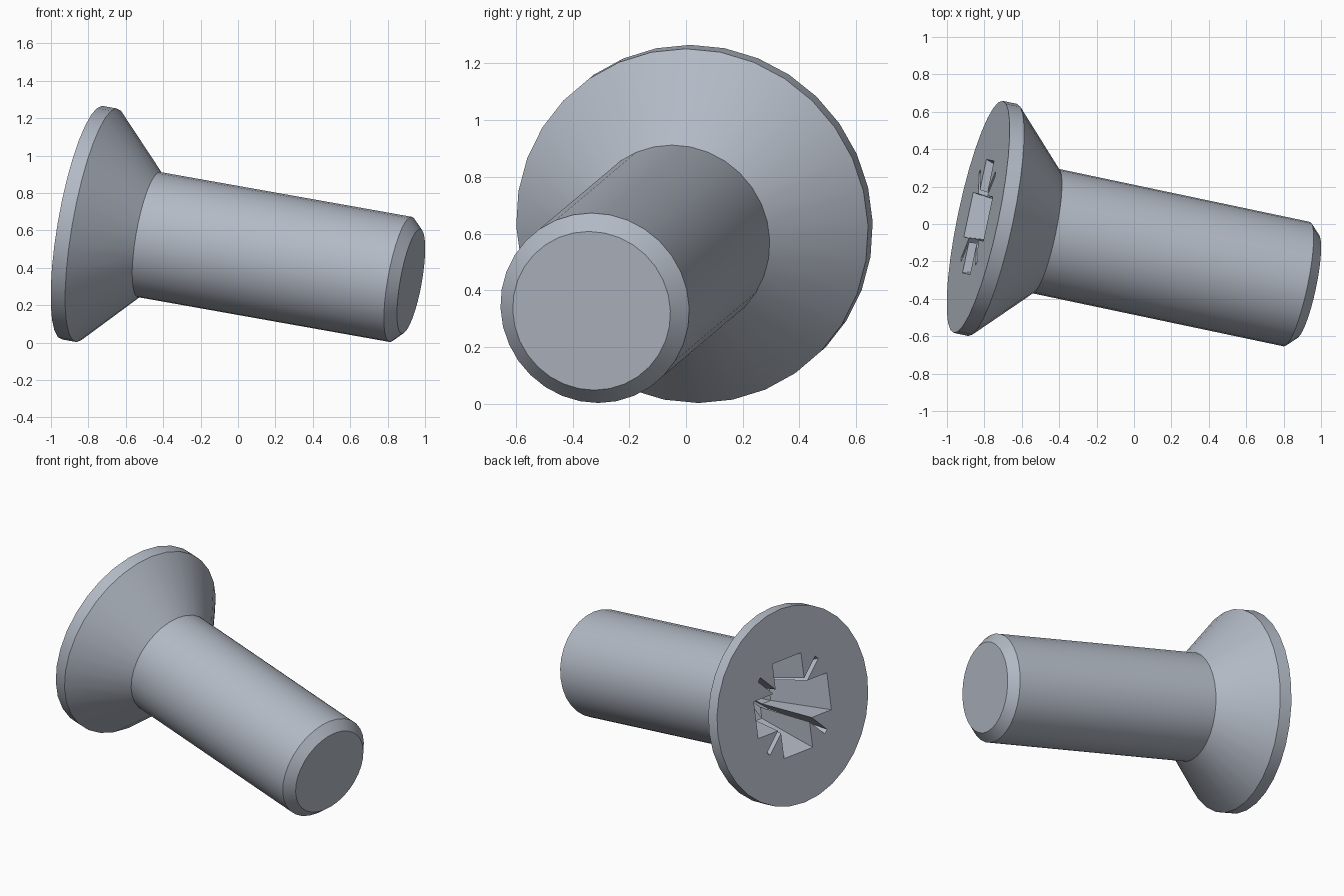
import bpy
import bmesh
import math
from mathutils import Matrix, Vector

if "Cube" in bpy.data.objects:
    bpy.data.objects.remove(bpy.data.objects["Cube"], do_unlink=True)

SIDES = 32
AXIS = Vector((1, -0.211, -0.178)).normalized()   # from head to tip
HEAD_CENTRE = Vector((-0.833, 0.038, 0.641))

steel = bpy.data.materials.new("brushed steel")
steel.use_nodes = True
colour = (0.45, 0.49, 0.56, 1)
steel.diffuse_color = colour
steel.node_tree.nodes["Principled BSDF"].inputs["Base Color"].default_value = colour


def loft(name, rings):
    """Closed solid through rings of equal point count."""
    bm = bmesh.new()
    loops = [[bm.verts.new(p) for p in ring] for ring in rings]
    for a, b in zip(loops, loops[1:]):
        n = len(a)
        for i in range(n):
            j = (i + 1) % n
            bm.faces.new((a[i], a[j], b[j], b[i]))
    bm.faces.new(loops[0])
    bm.faces.new(loops[-1])
    bmesh.ops.recalc_face_normals(bm, faces=bm.faces)
    mesh = bpy.data.meshes.new(name)
    bm.to_mesh(mesh)
    bm.free()
    mesh.materials.append(steel)
    obj = bpy.data.objects.new(name, mesh)
    bpy.context.collection.objects.link(obj)
    return obj


def circle(radius, z):
    step = math.tau / SIDES
    return [Vector((radius * math.cos(i * step), radius * math.sin(i * step), z))
            for i in range(SIDES)]


def star(z, reach, half, slot_reach, slot):
    """Cross outline with a thin slot in each inner corner."""
    d = slot * math.sqrt(2)
    tip = slot_reach / math.sqrt(2)
    o = slot / math.sqrt(2)
    quarter = [(reach, -half), (reach, half), (half + d, half),
               (tip + o, tip - o), (tip - o, tip + o), (half, half + d)]
    return [Matrix.Rotation(k * math.pi / 2, 3, 'Z') @ Vector((x, y, z))
            for k in range(4) for x, y in quarter]


# Body: flat head, rim, countersink cone, shaft, chamfered tip
profile = [(0.634, 0), (0.634, 0.08), (0.34, 0.371), (0.34, 1.767), (0.284, 1.824)]
screw = loft("countersunk_screw", [circle(r, z) for r, z in profile])

# Tapered drive recess
cutter = loft("recess_cutter", [
    star(-0.02, 0.317, 0.123, 0.352, 0.016),
    star(0.40, 0.17, 0.08, 0.19, 0.012),
    star(0.44, 0.04, 0.02, 0.045, 0.003),
])
cutter.hide_render = True

cut = screw.modifiers.new("recess", 'BOOLEAN')
cut.operation = 'DIFFERENCE'
cut.solver = 'EXACT'
cut.object = cutter
bpy.context.view_layer.update()
bpy.ops.object.select_all(action='DESELECT')
screw.select_set(True)
bpy.context.view_layer.objects.active = screw
bpy.ops.object.modifier_apply(modifier=cut.name)
bpy.data.objects.remove(cutter, do_unlink=True)

# Tilt into place
screw.rotation_euler = AXIS.to_track_quat('Z', 'Y').to_euler()
screw.location = HEAD_CENTRE
bpy.ops.object.shade_smooth_by_angle(angle=math.radians(25))
